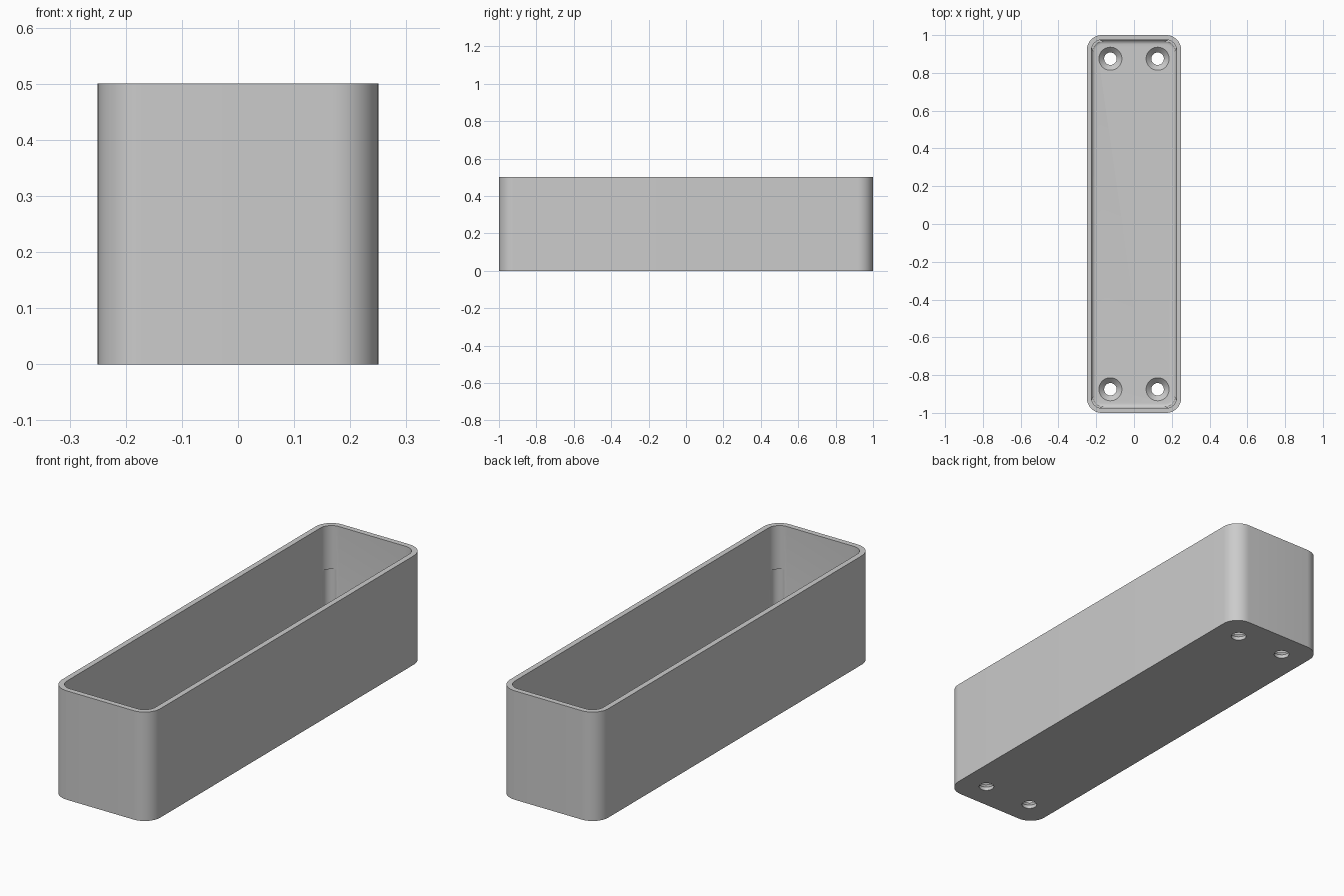
import bpy, bmesh, math
from mathutils import Vector

cube = bpy.data.objects.get("Cube")
if cube:
    bpy.data.objects.remove(cube, do_unlink=True)

HALF_X, HALF_Y, HEIGHT = 0.25, 1.0, 0.5
RADIUS, WALL, FLOOR, FILLET = 0.08, 0.025, 0.045, 0.025
STEPS = 12

grey = bpy.data.materials.new("plain grey")
grey.use_nodes = True
grey.diffuse_color = (0.6, 0.6, 0.6, 1)
grey.node_tree.nodes["Principled BSDF"].inputs["Base Color"].default_value = (0.6, 0.6, 0.6, 1)


def rounded_ring(bm, inset, z):
    """Rounded rectangle of vertices, inset from the outer wall."""
    r = RADIUS - inset
    ring = []
    for q, (sx, sy) in enumerate([(1, 1), (-1, 1), (-1, -1), (1, -1)]):
        for i in range(STEPS + 1):
            a = (q + i / STEPS) * math.pi / 2
            ring.append(bm.verts.new((sx * (HALF_X - RADIUS) + r * math.cos(a),
                                      sy * (HALF_Y - RADIUS) + r * math.sin(a), z)))
    return ring


def round_ring(bm, center, r, z, n=48):
    return [bm.verts.new((center[0] + r * math.cos(k * math.tau / n),
                          center[1] + r * math.sin(k * math.tau / n), z)) for k in range(n)]


def skin(bm, rings):
    """Close a stack of equal rings into a solid."""
    for a, b in zip(rings, rings[1:]):
        n = len(a)
        for i in range(n):
            j = (i + 1) % n
            bm.faces.new((a[i], a[j], b[j], b[i]))
    bm.faces.new(rings[0][::-1])
    bm.faces.new(rings[-1])
    bmesh.ops.recalc_face_normals(bm, faces=bm.faces[:])


def make_object(name, bm):
    mesh = bpy.data.meshes.new(name)
    bm.to_mesh(mesh)
    bm.free()
    obj = bpy.data.objects.new(name, mesh)
    bpy.context.collection.objects.link(obj)
    mesh.materials.append(grey)
    return obj


# Open tray: outer wall, rim, inner wall, floor fillet, floor
bm = bmesh.new()
profile = [(0, 0), (0, HEIGHT), (WALL, HEIGHT)]
for i in range(7):
    a = i / 6 * math.pi / 2
    profile.append((WALL + FILLET * (1 - math.cos(a)), FLOOR + FILLET * (1 - math.sin(a))))
skin(bm, [rounded_ring(bm, inset, z) for inset, z in profile])
tray = make_object("tray", bm)


def cut(name, center, stack):
    """Subtract a turned shape given as (radius, height) pairs."""
    bm = bmesh.new()
    skin(bm, [round_ring(bm, center, r, z) for r, z in stack])
    cutter = make_object(name, bm)
    mod = tray.modifiers.new(name, 'BOOLEAN')
    mod.object, mod.operation, mod.solver = cutter, 'DIFFERENCE', 'EXACT'
    bpy.context.view_layer.objects.active = tray
    bpy.ops.object.modifier_apply(modifier=mod.name)
    bpy.data.objects.remove(cutter, do_unlink=True)


# Countersunk screw holes and shallow corner reliefs
for sx in (-1, 1):
    for sy in (-1, 1):
        cut("screw_hole", (sx * 0.125, sy * 0.875),
            [(0.033, -0.02), (0.033, 0.017), (0.061, FLOOR), (0.061, FLOOR + 0.02)])
        corner = Vector((sx * (HALF_X - RADIUS), sy * (HALF_Y - RADIUS)))
        cut("corner_relief", corner + Vector((sx, sy)).normalized() * 0.028,
            [(0.035, FLOOR + 0.005), (0.035, 0.3)])

# Smooth rounded surfaces, keep edges sharp
for o in bpy.context.selected_objects:
    o.select_set(False)
tray.select_set(True)
bpy.context.view_layer.objects.active = tray
bpy.ops.object.shade_smooth_by_angle(angle=math.radians(30))
